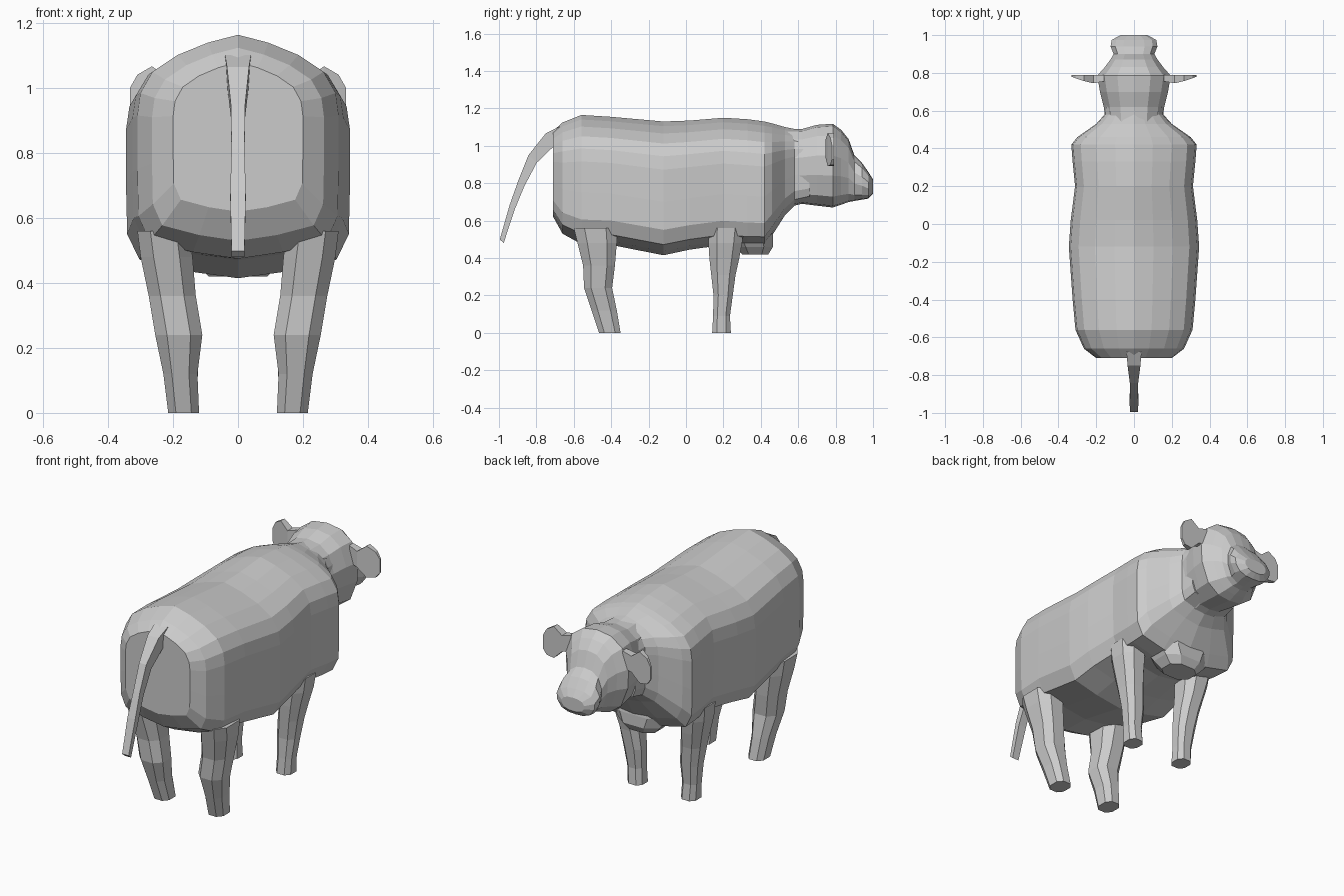
import bpy, bmesh
from mathutils import Vector

if "Cube" in bpy.data.objects:
    bpy.data.objects.remove(bpy.data.objects["Cube"], do_unlink=True)

GREY = (0.6, 0.6, 0.6, 1)
hide = bpy.data.materials.new("light grey")
hide.use_nodes = True
hide.diffuse_color = GREY
hide.node_tree.nodes["Principled BSDF"].inputs["Base Color"].default_value = GREY


def loft(name, rings):
    """Skin a closed solid over matching rings of points."""
    bm = bmesh.new()
    loops = [[bm.verts.new(p) for p in ring] for ring in rings]
    n = len(loops[0])
    for a, b in zip(loops, loops[1:]):
        for i in range(n):
            j = (i + 1) % n
            bm.faces.new((a[i], a[j], b[j], b[i]))
    bm.faces.new(loops[0])
    bm.faces.new(loops[-1])
    bmesh.ops.recalc_face_normals(bm, faces=bm.faces)
    mesh = bpy.data.meshes.new(name)
    bm.to_mesh(mesh)
    bm.free()
    mesh.materials.append(hide)
    obj = bpy.data.objects.new(name, mesh)
    bpy.context.collection.objects.link(obj)
    return obj


def cross_section(profile, y, half_width, bottom, top):
    """Scale a half profile (x, z in 0..1) and mirror it into a ring."""
    half = [(x * half_width, bottom + z * (top - bottom)) for x, z in profile]
    mirrored = [(-x, z) for x, z in half[-2:0:-1]]
    return [Vector((x, y, z)) for x, z in half + mirrored]


def box_ring(x0, x1, y0, y1, z, cut=0.25):
    """Rectangle with cut corners, giving eight sides."""
    cx, cy = (x1 - x0) * cut, (y1 - y0) * cut
    return [Vector((x, y, z)) for x, y in (
        (x0 + cx, y0), (x1 - cx, y0), (x1, y0 + cy), (x1, y1 - cy),
        (x1 - cx, y1), (x0 + cx, y1), (x0, y1 - cy), (x0, y0 + cy))]


# Barrel-shaped body running into the neck: y, half width, bottom, top
barrel = [(0, 1), (.3, .965), (.6, .91), (.85, .835), (.97, .74), (1, .64),
          (1, .4), (.99, .19), (.88, .08), (.45, .03), (0, 0)]
body_stations = [
    (-.71, .20, .62, 1.08), (-.66, .265, .53, 1.125), (-.56, .31, .475, 1.165),
    (-.40, .325, .47, 1.155), (-.12, .345, .415, 1.13), (.02, .335, .445, 1.135),
    (.20, .312, .47, 1.15), (.33, .325, .46, 1.142), (.42, .332, .46, 1.13),
    (.46, .30, .52, 1.12), (.53, .20, .63, 1.10), (.58, .155, .68, 1.09),
    (.66, .15, .70, 1.08)]
loft("body", [cross_section(barrel, *s) for s in body_stations])

# Brisket under the chest
loft("brisket", [box_ring(-w, w, y0, y1, z) for w, y0, y1, z in (
    (.09, .30, .44, .42), (.13, .27, .465, .46), (.17, .24, .465, .52),
    (.18, .24, .45, .62))])

# Neck and head, tapering to the muzzle
skull = [(0, 1), (.45, .97), (.8, .86), (1, .62), (.97, .38), (.75, .13),
         (.4, .02), (0, 0)]
head_stations = [
    (.54, .15, .67, 1.09), (.62, .16, .69, 1.09), (.70, .18, .68, 1.112),
    (.785, .195, .67, 1.118), (.83, .155, .685, 1.085), (.87, .125, .70, 1.035),
    (.90, .108, .705, .95), (.94, .124, .712, .91), (.975, .118, .718, .86),
    (1.0, .07, .745, .82)]
loft("head", [cross_section(skull, *s) for s in head_stations])

# Tail hanging from the rump: centre y, z, half width, half thickness
tail_path = [(-.64, 1.07, .04, .05), (-.72, 1.04, .034, .04),
             (-.82, .93, .022, .03), (-.88, .80, .02, .022),
             (-.93, .67, .024, .018), (-.985, .49, .02, .014)]
tail_rings = []
for y, z, w, t in tail_path:
    dy, dz = -.75 * t, .66 * t
    tail_rings.append([Vector(p) for p in (
        (-w, y + dy, z + dz), (w, y + dy, z + dz),
        (w, y - dy, z - dz), (-w, y - dy, z - dz))])
loft("tail", tail_rings)

# Legs: inner x, outer x, rear y, front y, height
hind = [(.12, .215, -.465, -.35, 0), (.125, .23, -.505, -.37, .12),
        (.11, .255, -.545, -.395, .24), (.13, .275, -.55, -.38, .36),
        (.14, .30, -.58, -.37, .48), (.15, .31, -.60, -.37, .56)]
fore = [(.12, .21, .14, .24, 0), (.125, .215, .145, .235, .09),
        (.12, .23, .147, .25, .20), (.13, .25, .135, .265, .31),
        (.14, .27, .125, .285, .40), (.14, .29, .12, .30, .48),
        (.15, .30, .12, .31, .56)]

# Flared ear: x, centre z, half height, rear y, front y
ear = [(.16, 1.0, .045, .755, .79), (.215, .985, .045, .745, .79),
       (.265, .98, .088, .757, .79), (.31, .97, .072, .772, .79),
       (.332, .965, .038, .78, .79)]

for side, s in (("left", 1), ("right", -1)):
    for part, table in (("hind_leg", hind), ("front_leg", fore)):
        rings = [box_ring(*row) for row in table]
        loft(f"{side}_{part}", [[Vector((s * p.x, p.y, p.z)) for p in r] for r in rings])
    loft(f"{side}_ear", [[Vector(p) for p in (
        (s * x, y0, z - h), (s * x, y1, z - h),
        (s * x, y1, z + h), (s * x, y0, z + h))] for x, z, h, y0, y1 in ear])
